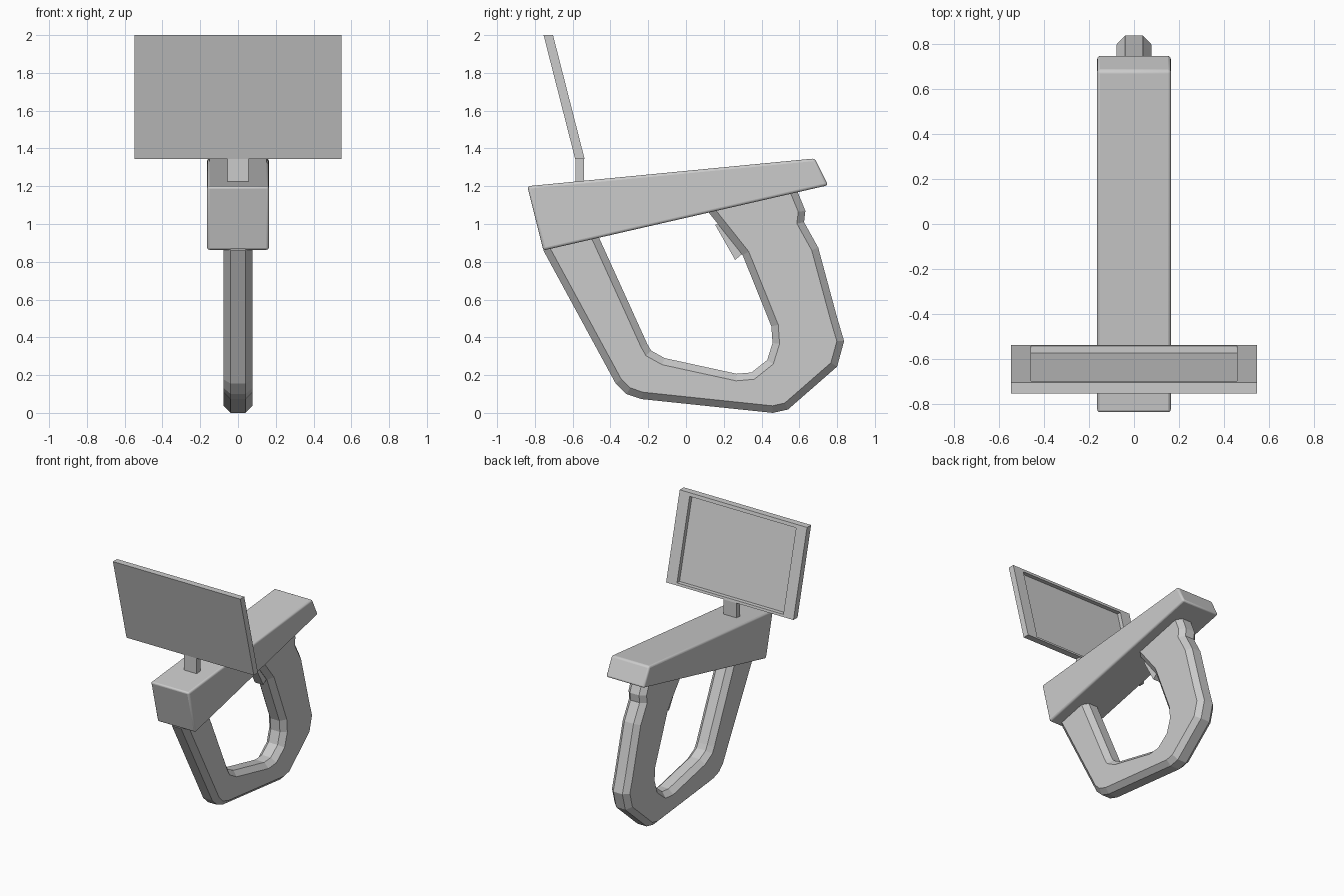
import bpy, bmesh
from mathutils import Vector

if "Cube" in bpy.data.objects:
    bpy.data.objects.remove(bpy.data.objects["Cube"])


def loft(name, rings):
    """Skin a list of equal-length rings of 3D points and cap both ends."""
    bm = bmesh.new()
    vs = [[bm.verts.new(p) for p in r] for r in rings]
    n = len(rings[0])
    for a, b in zip(vs, vs[1:]):
        for i in range(n):
            j = (i + 1) % n
            bm.faces.new((a[i], a[j], b[j], b[i]))
    bm.faces.new(vs[0][::-1])
    bm.faces.new(vs[-1])
    bmesh.ops.recalc_face_normals(bm, faces=bm.faces)
    mesh = bpy.data.meshes.new(name)
    bm.to_mesh(mesh)
    bm.free()
    ob = bpy.data.objects.new(name, mesh)
    bpy.context.collection.objects.link(ob)
    return ob


def at_x(profile, x):
    return [(x, y, z) for y, z in profile]


def inset(poly, d):
    """Mitred inward offset of a counter-clockwise polygon."""
    pts = [Vector(p) for p in poly]
    out = []
    for i, p in enumerate(pts):
        a = (p - pts[i - 1]).normalized()
        b = (pts[(i + 1) % len(pts)] - p).normalized()
        na, nb = Vector((-a.y, a.x)), Vector((-b.y, b.x))
        out.append(tuple(p + (na + nb) * d / max(1 + na.dot(nb), 0.3)))
    return out


# Main body: tapered wedge with softly rounded edges
body_profile = [(-0.84, 1.20), (-0.755, 0.86), (0.752, 1.205), (0.682, 1.347)]
body = loft("body", [at_x(body_profile, -0.164), at_x(body_profile, 0.164)])
bev = body.modifiers.new("soft_edges", 'BEVEL')
bev.width = 0.014
bev.segments = 3
bpy.context.view_layer.objects.active = body
body.select_set(True)
bpy.ops.object.shade_smooth_by_angle()

# Loop handle: outer and inner outlines, chamfered along every edge
outer = [(-0.735, 1.0), (-0.755, 0.86), (-0.372, 0.155), (-0.315, 0.10), (-0.235, 0.073),
         (0.46, 0.0), (0.54, 0.018), (0.80, 0.245), (0.837, 0.38), (0.80, 0.505),
         (0.70, 0.875), (0.625, 1.01), (0.632, 1.07), (0.595, 1.16), (0.57, 1.22)]
inner = [(-0.495, 1.0), (-0.457, 0.92), (-0.205, 0.365), (-0.185, 0.33), (-0.113, 0.29),
         (0.268, 0.207), (0.347, 0.214), (0.43, 0.28), (0.458, 0.37), (0.452, 0.458),
         (0.30, 0.835), (0.125, 1.055), (0.07, 1.125)]
mid = outer + inner[::-1]
side = inset(mid, 0.037)
loft("handle", [at_x(side, -0.077), at_x(mid, -0.039),
                at_x(mid, 0.039), at_x(side, 0.077)])

# Trigger wedge
trigger_profile = [(0.155, 0.995), (0.26, 0.81), (0.32, 0.86), (0.20, 1.02)]
loft("trigger", [at_x(trigger_profile, -0.036), at_x(trigger_profile, 0.036)])

# Screen stem
stem_profile = [(-0.585, 1.19), (-0.54, 1.19), (-0.54, 1.345), (-0.585, 1.345)]
loft("screen_stem", [at_x(stem_profile, -0.055), at_x(stem_profile, 0.055)])


# Tilted screen panel with a recessed display on the rear
def screen_ring(half_x, z0, z1, depth):
    def y(z):
        return -0.537 - 0.167 * (z - 1.345) / 0.655 - depth
    return [(-half_x, y(z0), z0), (half_x, y(z0), z0),
            (half_x, y(z1), z1), (-half_x, y(z1), z1)]


loft("screen", [screen_ring(0.547, 1.345, 2.0, 0.05),
                screen_ring(0.547, 1.345, 2.0, 0.0),
                screen_ring(0.457, 1.363, 1.975, 0.0),
                screen_ring(0.457, 1.363, 1.975, 0.032)])
